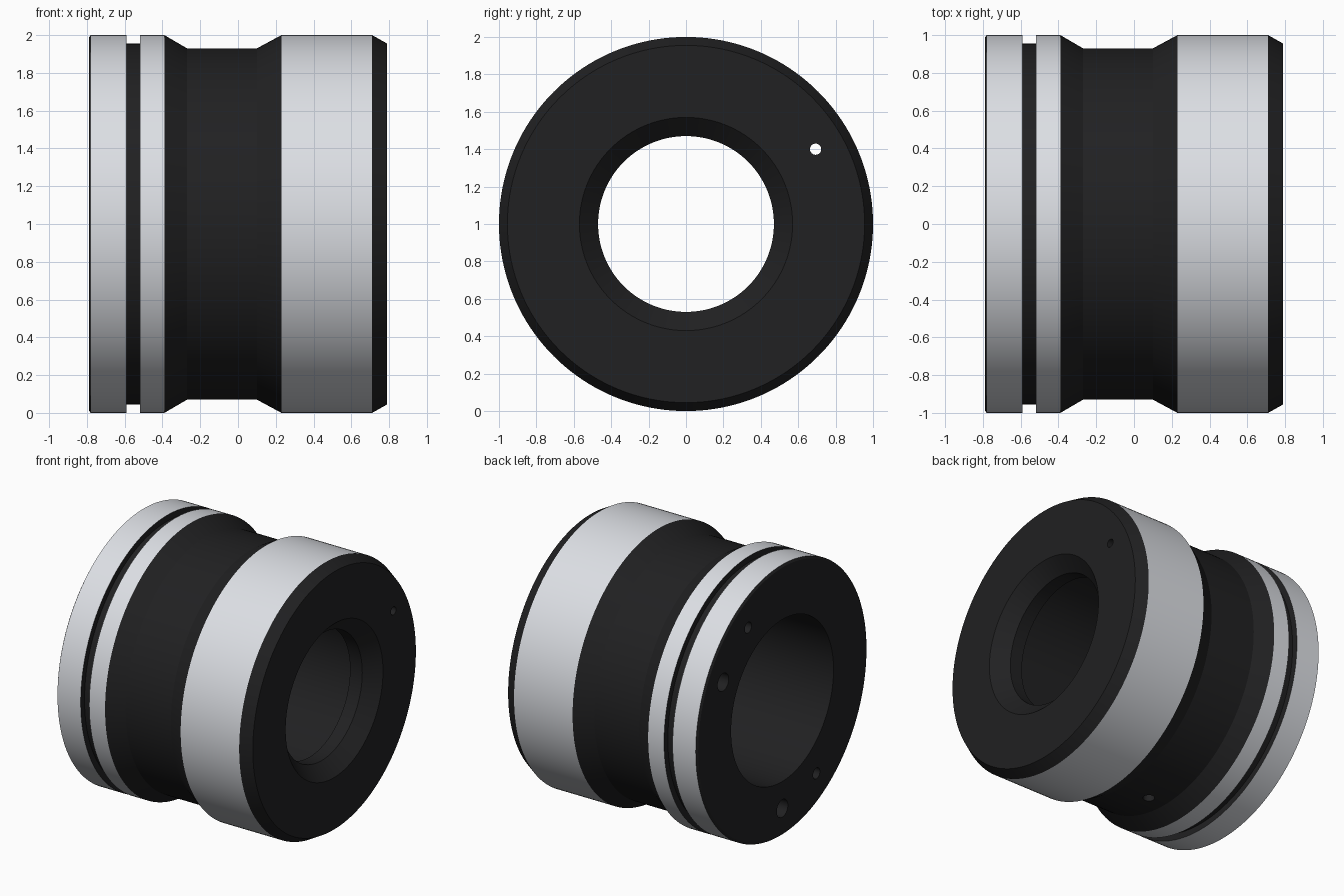
import bpy, bmesh, math
from mathutils import Matrix

if "Cube" in bpy.data.objects:
    bpy.data.objects.remove(bpy.data.objects["Cube"])

SEG = 160

def material(name, c):
    m = bpy.data.materials.new(name)
    m.diffuse_color = (*c, 1)
    m.use_nodes = True
    m.node_tree.nodes["Principled BSDF"].inputs["Base Color"].default_value = m.diffuse_color
    return m

black = material("black_oxide", (0.015, 0.015, 0.016))
steel = material("ground_steel", (0.72, 0.74, 0.78))

# closed section (x, radius): outer surface left to right, then bore right to left
profile = [(-.79, .985), (-.78, 1), (-.59, 1), (-.59, .955), (-.52, .955), (-.52, 1),
           (-.39, 1), (-.27, .93), (.10, .93), (.23, 1), (.71, 1), (.79, .955),
           (.79, .57), (.69, .47), (.59, .47), (.59, .60), (-.79, .60)]

# main ring, revolved about the x axis
bm = bmesh.new()
rings = []
for i in range(SEG):
    a = 2 * math.pi * i / SEG
    rings.append([bm.verts.new((x, r * math.cos(a), 1 + r * math.sin(a))) for x, r in profile])
n = len(profile)
for i in range(SEG):
    p, q = rings[i], rings[(i + 1) % SEG]
    for j in range(n):
        k = (j + 1) % n
        f = bm.faces.new((p[j], p[k], q[k], q[j]))
        # only the full-diameter bands are ground bright
        f.material_index = int(profile[j][1] == 1 and profile[k][1] == 1)
bmesh.ops.recalc_face_normals(bm, faces=bm.faces)
me = bpy.data.meshes.new("bushing")
bm.to_mesh(me)
bm.free()
me.materials.append(black)
me.materials.append(steel)
bushing = bpy.data.objects.new("bushing", me)
bpy.context.collection.objects.link(bushing)

cutters = []

def drill(radius, start, length, axis):
    """Cylinder cutter running along +x or +z from start."""
    bm = bmesh.new()
    bmesh.ops.create_cone(bm, cap_ends=True, segments=32, radius1=radius, radius2=radius,
                          depth=length, matrix=Matrix.Translation((0, 0, length / 2)))
    if axis == "x":
        bm.transform(Matrix.Rotation(math.pi / 2, 4, "Y"))
    bm.transform(Matrix.Translation(start))
    me = bpy.data.meshes.new("drill_cutter")
    bm.to_mesh(me)
    bm.free()
    me.materials.append(black)
    ob = bpy.data.objects.new("drill_cutter", me)
    bpy.context.collection.objects.link(ob)
    ob.hide_render = True
    cutters.append(ob)

def face_hole(angle, radius, depth):
    a = math.radians(angle)
    drill(radius, (-.9, .8 * math.cos(a), 1 + .8 * math.sin(a)), depth + .11, "x")

# axial holes: one through, one blind oil hole, both counterbored; two plain blind holes
face_hole(30, .03, 2)
face_hole(30, .065, .1)
face_hole(270, .03, .72)
face_hole(270, .065, .1)
face_hole(60, .04, .25)
face_hole(240, .04, .25)
# radial oil hole in the underside of the waist
drill(.04, (-.13, 0, -.1), .32, "z")

bpy.ops.object.select_all(action="DESELECT")
bushing.select_set(True)
bpy.context.view_layer.objects.active = bushing
for c in cutters:
    m = bushing.modifiers.new("drill", "BOOLEAN")
    m.operation = "DIFFERENCE"
    m.solver = "EXACT"
    m.object = c
    bpy.ops.object.modifier_apply(modifier=m.name)
for c in cutters:
    bpy.data.objects.remove(c)
bpy.ops.object.shade_smooth_by_angle(angle=math.radians(20))
